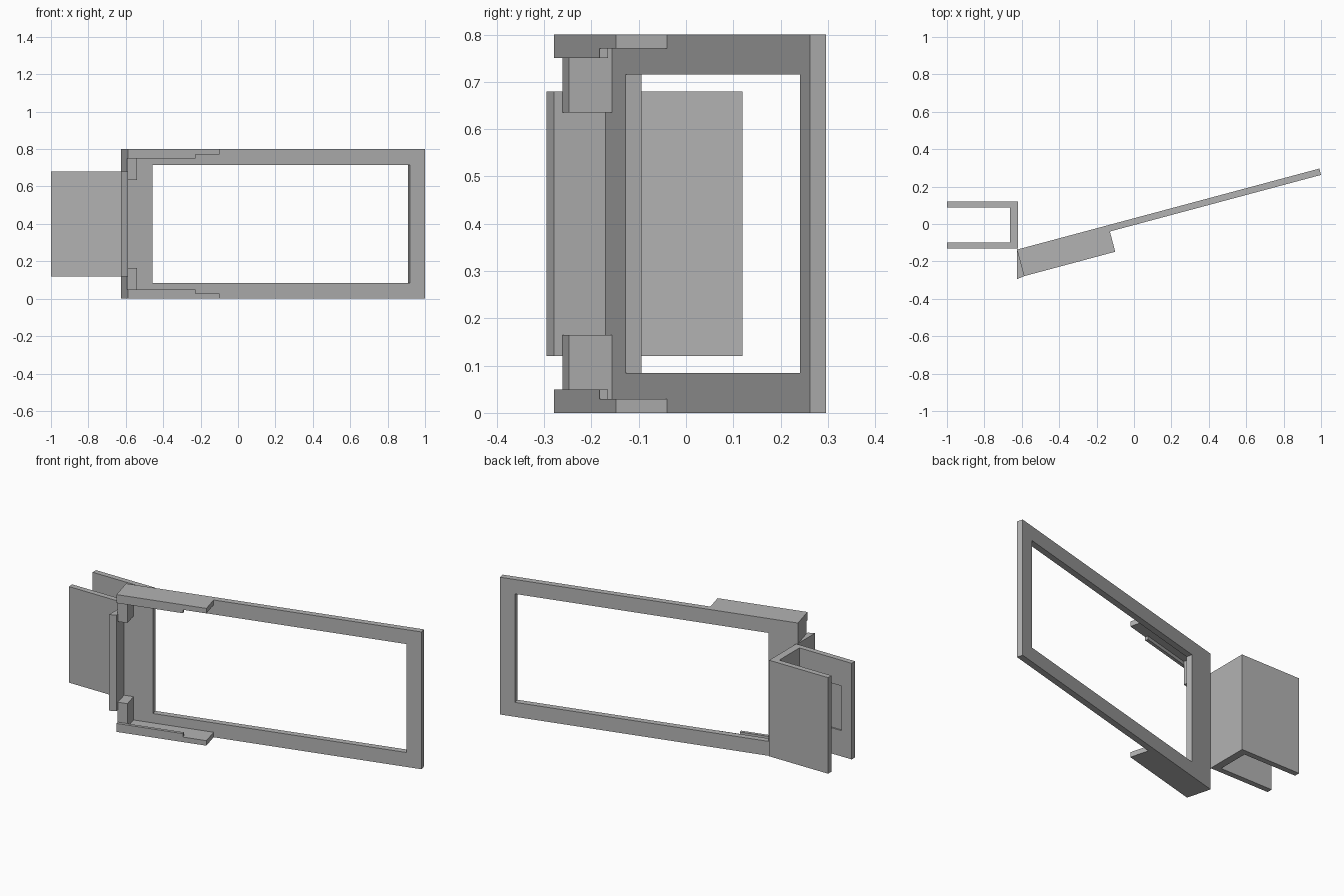
import bpy, bmesh, math
from mathutils import Vector

cube = bpy.data.objects.get("Cube")
if cube:
    bpy.data.objects.remove(cube)

# Single grey finish
grey = bpy.data.materials.new("plain_grey")
grey.use_nodes = True
colour = (0.45, 0.45, 0.45, 1)
grey.diffuse_color = colour
grey.node_tree.nodes["Principled BSDF"].inputs["Base Color"].default_value = colour

HEIGHT = 0.8
TILT = math.radians(15)
HINGE = Vector((-0.626, -0.137))
ALONG = Vector((math.cos(TILT), math.sin(TILT)))
OUT = Vector((math.sin(TILT), -math.cos(TILT)))
LENGTH, THICK = 1.674, 0.035


def tilted(u, n):
    """Plan position: u along the frame, n out of its front."""
    return HINGE + ALONG * u + OUT * n


def finish(name, bm):
    bmesh.ops.recalc_face_normals(bm, faces=bm.faces)
    mesh = bpy.data.meshes.new(name)
    bm.to_mesh(mesh)
    bm.free()
    mesh.materials.append(grey)
    obj = bpy.data.objects.new(name, mesh)
    bpy.context.collection.objects.link(obj)
    return obj


def prism(name, plan, z0, z1):
    """Extrude a plan outline upwards."""
    bm = bmesh.new()
    face = bm.faces.new([bm.verts.new((x, y, z0)) for x, y in plan])
    top = bmesh.ops.extrude_face_region(bm, geom=[face])["geom"]
    bmesh.ops.translate(bm, vec=(0, 0, z1 - z0),
                        verts=[v for v in top if isinstance(v, bmesh.types.BMVert)])
    return finish(name, bm)


def tilted_box(name, u0, u1, n0, n1, z0, z1):
    plan = [tilted(u0, n0), tilted(u1, n0), tilted(u1, n1), tilted(u0, n1)]
    return prism(name, plan, z0, z1)


def rectangle(bm, u0, u1, z0, z1):
    return [bm.verts.new((*tilted(u, 0), z))
            for u, z in ((u0, z0), (u1, z0), (u1, z1), (u0, z1))]


# Tilted window frame, wider on the hinge side
bm = bmesh.new()
BORDER = 0.084
outer = rectangle(bm, 0, LENGTH, 0, HEIGHT)
inner = rectangle(bm, 0.165, LENGTH - BORDER, BORDER, HEIGHT - BORDER)
faces = []
for i in range(4):
    j = (i + 1) % 4
    faces.append(bm.faces.new((outer[i], outer[j], inner[j], inner[i])))
front = bmesh.ops.extrude_face_region(bm, geom=faces)["geom"]
bmesh.ops.translate(bm, vec=(*(OUT * THICK), 0),
                    verts=[v for v in front if isinstance(v, bmesh.types.BMVert)])
finish("window_frame", bm)

# Flange, lip and corner hook, repeated at bottom and top
for side in ("bottom", "top"):
    def span(a, b):
        return (a, b) if side == "bottom" else (HEIGHT - b, HEIGHT - a)
    tilted_box(side + "_flange", 0, 0.505, THICK, 0.147, *span(0, 0.029))
    tilted_box(side + "_lip", 0, 0.373, 0.129, 0.147, *span(0.029, 0.049))
    tilted_box(side + "_hook", 0, 0.055, THICK, 0.129, *span(0.029, 0.165))

# Wedge joining the bracket to the hinge side
LOW, HIGH = 0.12, 0.68
prism("hinge_wedge", [(-0.625, -0.13), (-0.625, -0.295), tilted(0, 0.147)], LOW, HIGH)

# U-shaped bracket, open to the side
x0, x1, web = -1, -0.62, -0.663
y0, y1, wall = -0.13, 0.12, 0.032
bracket = prism("bracket", [(x0, y0), (x1, y0), (x1, y1), (x0, y1),
                            (x0, y1 - wall), (web, y1 - wall),
                            (web, y0 + wall), (x0, y0 + wall)], LOW, HIGH)

# Shallow recess inside the front wall of the bracket
ry0, ry1 = y0 + wall - 0.008, y0 + wall + 0.02
cutter = prism("recess_cutter", [(-0.935, ry0), (-0.73, ry0),
                                 (-0.73, ry1), (-0.935, ry1)], 0.27, 0.53)
cutter.hide_render = True
cutter.hide_set(True)
cut = bracket.modifiers.new("recess", "BOOLEAN")
cut.operation = "DIFFERENCE"
cut.solver = "EXACT"
cut.object = cutter
